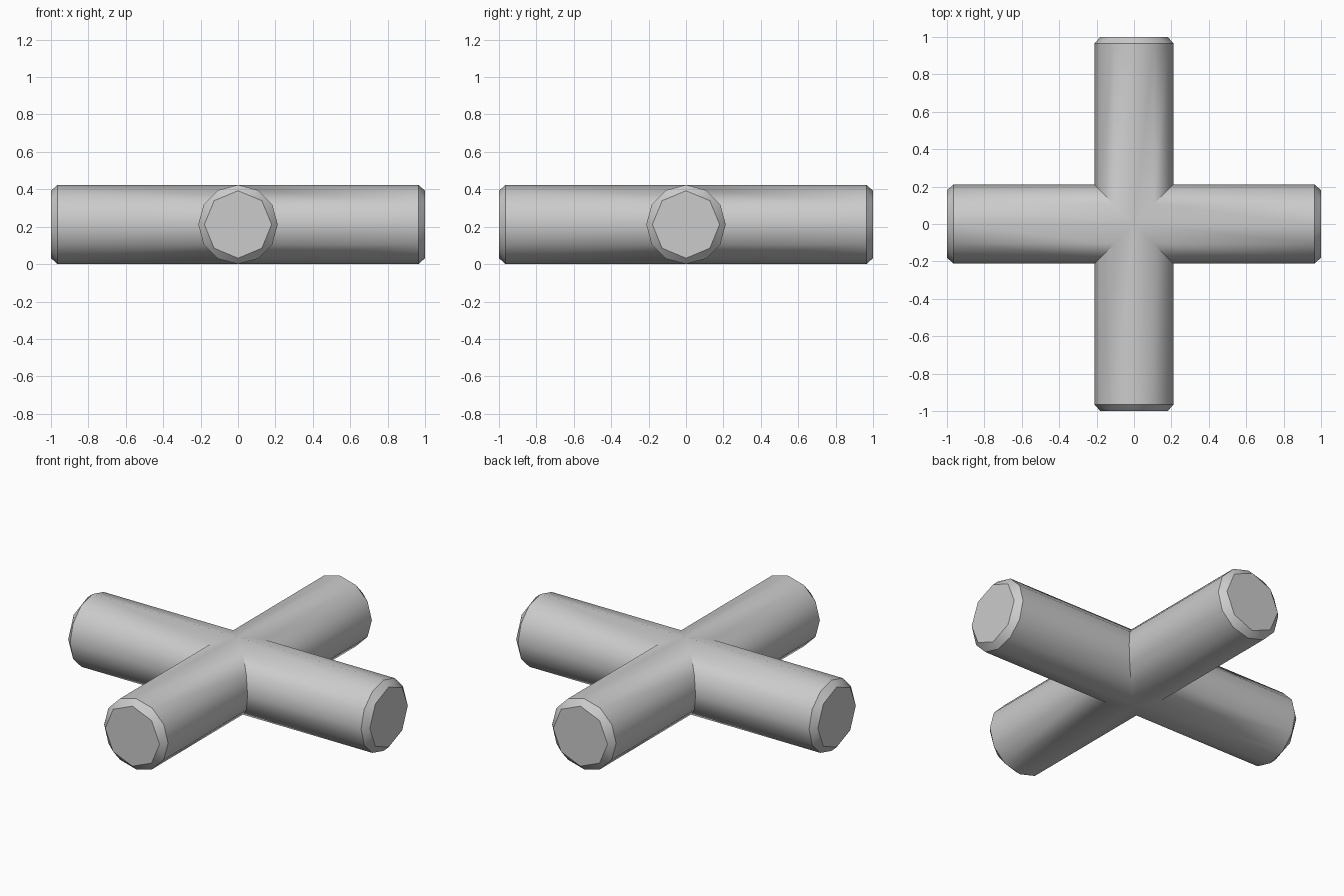
import bpy, bmesh
from math import radians, sin, cos, tau
from mathutils import Matrix, Vector

cube = bpy.data.objects.get("Cube")
if cube:
    bpy.data.objects.remove(cube, do_unlink=True)

RADIUS, CAP_RADIUS = 0.212, 0.18
SHOULDER, TIP = 0.965, 1.0

grey = bpy.data.materials.new("plain grey")
grey.use_nodes = True
colour = (0.6, 0.6, 0.6, 1)
grey.diffuse_color = colour
grey.node_tree.nodes["Principled BSDF"].inputs["Base Color"].default_value = colour


def ring(sides, radius):
    """Points of a regular polygon as (y, z) pairs, one corner at the top."""
    return [(radius * sin(tau * i / sides), radius * cos(tau * i / sides))
            for i in range(sides)]


bm = bmesh.new()
for quarter in range(4):
    # One arm: mitred root, twelve-sided tube, chamfer down to an eight-sided cap
    points = [Vector((abs(y), y, z)) for y, z in ring(12, RADIUS)]
    points += [Vector((SHOULDER, y, z)) for y, z in ring(12, RADIUS)]
    points += [Vector((TIP, y, z)) for y, z in ring(8, CAP_RADIUS)]
    arm = bmesh.new()
    for p in points:
        arm.verts.new(p)
    bmesh.ops.convex_hull(arm, input=arm.verts[:])
    arm.normal_update()
    # Open the root so the four arms join into one skin
    inner = [f for f in arm.faces if f.normal.x < -0.3]
    bmesh.ops.delete(arm, geom=inner, context='FACES')
    bmesh.ops.dissolve_limit(arm, angle_limit=radians(1),
                             verts=arm.verts[:], edges=arm.edges[:])
    turn = Matrix.Rotation(tau * quarter / 4, 4, 'Z')
    bmesh.ops.transform(arm, matrix=Matrix.Translation((0, 0, RADIUS)) @ turn,
                        verts=arm.verts[:])
    piece = bpy.data.meshes.new("arm_piece")
    arm.to_mesh(piece)
    arm.free()
    bm.from_mesh(piece)
    bpy.data.meshes.remove(piece)

# Weld the mitres
bmesh.ops.remove_doubles(bm, verts=bm.verts[:], dist=0.0005)
bmesh.ops.recalc_face_normals(bm, faces=bm.faces[:])
mesh = bpy.data.meshes.new("four_way_pipe")
bm.to_mesh(mesh)
bm.free()
mesh.materials.append(grey)

pipe = bpy.data.objects.new("four_way_pipe", mesh)
bpy.context.collection.objects.link(pipe)
bpy.ops.object.select_all(action='DESELECT')
pipe.select_set(True)
bpy.context.view_layer.objects.active = pipe
bpy.ops.object.shade_smooth_by_angle(angle=radians(32))
